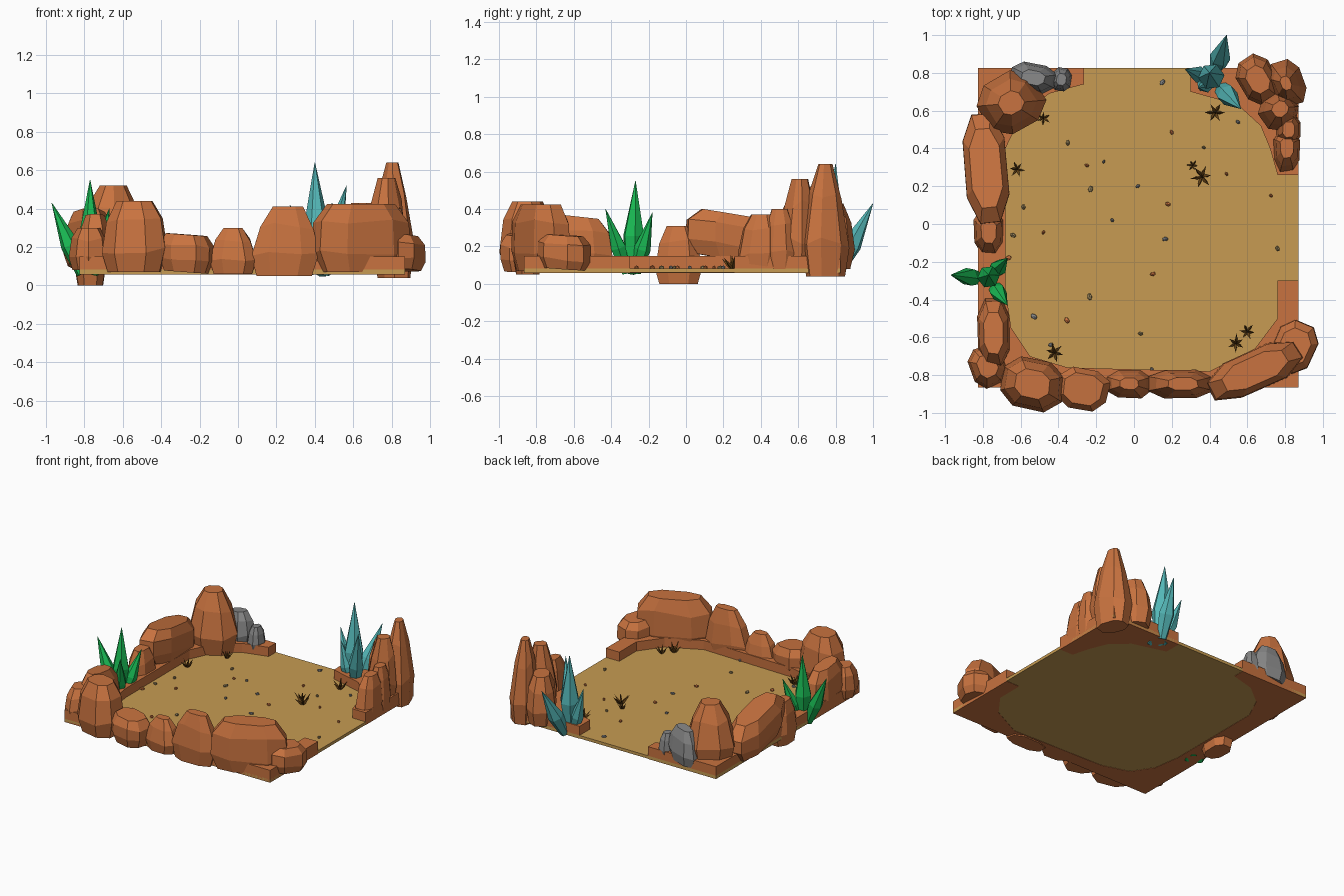
import bpy, bmesh, math, random
from mathutils import Vector, Matrix

if "Cube" in bpy.data.objects:
    bpy.data.objects.remove(bpy.data.objects["Cube"])

random.seed(4)


def material(name, r, g, b):
    m = bpy.data.materials.new(name)
    m.diffuse_color = (r, g, b, 1)
    m.use_nodes = True
    m.node_tree.nodes["Principled BSDF"].inputs["Base Color"].default_value = m.diffuse_color
    return m


ROCK = material("rust_rock", 0.58, 0.17, 0.05)
SAND = material("sand", 0.57, 0.33, 0.085)
GREEN = material("green_crystal", 0.01, 0.5, 0.09)
TEAL = material("teal_crystal", 0.09, 0.48, 0.48)
GREY = material("grey_stone", 0.24, 0.24, 0.24)
GRASS = material("dry_grass", 0.13, 0.055, 0.008)
TAN = material("tan_stone", 0.3, 0.22, 0.1)


def finish(name, bm, mat):
    bmesh.ops.recalc_face_normals(bm, faces=bm.faces)
    me = bpy.data.meshes.new(name)
    bm.to_mesh(me)
    bm.free()
    me.materials.append(mat)
    ob = bpy.data.objects.new(name, me)
    bpy.context.collection.objects.link(ob)


def slab(name, pts, z0, z1, mat):
    bm = bmesh.new()
    f = bm.faces.new([bm.verts.new((x, y, z0)) for x, y in pts])
    ext = bmesh.ops.extrude_face_region(bm, geom=[f], use_keep_orig=True)
    for v in ext["geom"]:
        if isinstance(v, bmesh.types.BMVert):
            v.co.z = z1
    finish(name, bm, mat)


def loft(bm, rings):
    """Skin closed rings of equal length and cap both ends."""
    rows = [[bm.verts.new(p) for p in r] for r in rings]
    n = len(rows[0])
    for a, b in zip(rows, rows[1:]):
        for i in range(n):
            bm.faces.new((a[i], a[(i + 1) % n], b[(i + 1) % n], b[i]))
    bm.faces.new(rows[0][::-1])
    bm.faces.new(rows[-1])


def rock(name, cx, cy, lx, ly, z0, z1, rot=0, tilt=0, top=0.5, lean=(0, 0), mat=ROCK):
    """Faceted boulder: stacked chamfered octagons, tilted along local x."""
    bm, rings = bmesh.new(), []
    turn = Matrix.Rotation(math.radians(rot), 3, 'Z')
    side = [random.uniform(0.94, 1.05) for _ in range(8)]
    for t, s in ((0, 0.82), (0.3, 1), (0.72, 0.45 + top * 0.75), (1, top)):
        ring = []
        for i in range(8):
            a = math.radians(45 * i + 22.5)
            c, d = math.cos(a), math.sin(a)
            u = math.copysign(abs(c) ** 0.8, c) * s * side[i] * 1.06
            w = math.copysign(abs(d) ** 0.8, d) * s * side[i] * 1.06
            z = z0 + (z1 - z0) * (t if t in (0, 1) else t + random.uniform(-.05, .05)) + tilt * u
            p = turn @ Vector((u * lx / 2, w * ly / 2, 0))
            ring.append((cx + p.x + lean[0] * t, cy + p.y + lean[1] * t, z))
        rings.append(ring)
    loft(bm, rings)
    finish(name, bm, mat)


def spike(bm, base, tip, r, sides=5, mid=0.4):
    """Crystal or grass blade: narrow foot, wide waist, pointed tip."""
    base, tip = Vector(base), Vector(tip)
    q = (tip - base).to_track_quat('Z', 'Y')
    ph = random.random() * 6
    rings = []
    for t, s in ((0, 0.6), (mid, 1), (1, 0.02)):
        rings.append([base.lerp(tip, t) + q @ Vector((r * s * math.cos(ph + i * math.tau / sides),
                      r * s * math.sin(ph + i * math.tau / sides), 0)) for i in range(sides)])
    loft(bm, rings)


# Sand floor and raised rock ledges
slab("sand_floor", [(-.825, -.865), (.87, -.865), (.87, .825), (-.825, .825)], .06, .082, SAND)
slab("main_ledge", [(-.265, .825), (-.825, .825), (-.825, -.865), (.87, -.865), (.87, -.3), (.76, -.3),
                    (.76, -.5), (.64, -.66), (.4, -.78), (-.35, -.76), (-.55, -.7), (-.65, -.55),
                    (-.68, -.35), (-.68, .4), (-.6, .57), (-.45, .69), (-.265, .74)], .058, .15, ROCK)
slab("corner_ledge", [(.87, .26), (.87, .825), (.3, .825), (.3, .7), (.55, .63), (.67, .52),
                      (.72, .4), (.76, .26)], .058, .15, ROCK)

# Front wall boulders
rock("front_left_boulder", -.54, -.845, .34, .27, .07, .44, -10, top=.55)
rock("front_low_boulder", -.27, -.875, .27, .22, .07, .265, -8, -.01, top=.75)
rock("front_mid_boulder", -.025, -.845, .25, .15, .06, .3, top=.4)
rock("front_tall_boulder", .24, -.845, .34, .15, .05, .41, top=.45, lean=(.02, 0))
rock("front_right_boulder", .64, -.775, .54, .21, .07, .425, 26, top=.68)
rock("right_front_boulder", .845, -.65, .28, .22, .08, .26, 65, -.01, top=.7)

# Left wall boulders
rock("left_front_corner_boulder", -.775, -.75, .18, .22, .08, .3, 20, top=.55)
rock("left_front_boulder", -.745, -.58, .36, .17, .08, .36, 90, -.02, top=.6)
rock("left_small_boulder", -.77, -.04, .25, .16, 0, .31, 90, top=.5)
rock("left_long_boulder", -.785, .3, .6, .22, .12, .365, 95, -.05, top=.72)
rock("back_left_boulder", -.65, .64, .33, .31, .08, .52, 30, top=.38)

# Grey stones
rock("grey_stone_large", -.535, .775, .25, .15, .1, .345, -10, .02, top=.5, mat=GREY)
rock("grey_stone_small", -.385, .765, .1, .12, .1, .27, -10, top=.5, mat=GREY)

# Back right pillars
rock("tall_pillar", .815, .745, .18, .24, .04, .64, 20, top=.3, lean=(-.01, 0))
rock("middle_pillar", .765, .6, .2, .19, .08, .56, 35, top=.42, lean=(.01, .01))
rock("back_pillar", .655, .765, .26, .19, .08, .43, 120, top=.55)
rock("right_low_pillar", .81, .385, .14, .22, .06, .37, 0, top=.5, lean=(0, .02))
rock("right_step_boulder", .82, .5, .13, .16, .08, .4, 0, top=.5)


# Crystal clusters
def crystals(name, base, tips, mat):
    bm = bmesh.new()
    for x, y, z, r in tips:
        foot = Vector(base) + Vector((x - base[0], y - base[1], 0)) * .2
        spike(bm, foot, (x, y, z), r, 6)
    finish(name, bm, mat)


crystals("teal_crystals", (.42, .76, .06), [(.4, .8, .64, .07), (.49, 1, .43, .055), (.565, .61, .52, .055),
                                            (.27, .82, .42, .045), (.34, .72, .38, .045)], TEAL)
crystals("green_crystals", (-.77, -.29, .06), [(-.77, -.27, .55, .06), (-.97, -.27, .43, .05),
                                               (-.67, -.43, .4, .045), (-.67, -.18, .38, .045)], GREEN)

# Dry grass tufts
bm = bmesh.new()
for x, y, r in [(-.48, .56, .04), (-.62, .29, .045), (.43, .59, .058), (.31, .31, .034), (.36, .25, .06),
                (-.42, -.68, .055), (.54, -.63, .052), (.6, -.57, .045)]:
    for k in range(7):
        a = k * math.tau / 6 + r * 90
        o = r * random.uniform(.8, 1.05) if k < 6 else 0
        spike(bm, (x, y, .075), (x + o * math.cos(a), y + o * math.sin(a), .085 + r * random.uniform(.8, 1.2)),
              r * .17, 3)
finish("grass_tufts", bm, GRASS)

# Scattered pebbles, in three colours
spots = [(.15, .75), (.2, .485), (-.35, .43), (-.16, .33), (-.25, .31), (.37, .405), (.55, .54), (.49, .265),
         (-.23, .185), (.02, .2), (.18, .105), (-.585, .09), (-.115, .02), (-.48, -.045), (-.64, -.06),
         (.165, -.08), (.1, -.265), (-.235, -.385), (-.53, -.49), (-.355, -.51), (.035, -.58), (.095, -.77),
         (.725, .15), (.76, -.13), (-.44, -.64), (-.665, -.18)]
for j, (label, mat) in enumerate((("grey", GREY), ("rust", ROCK), ("tan", TAN))):
    bm = bmesh.new()
    for x, y in spots[j::3]:
        s = random.uniform(.011, .021)
        m = (Matrix.Translation((x, y, .087)) @ Matrix.Rotation(random.random() * 6, 4, 'Z')
             @ Matrix.Diagonal((s, s * .7, .011, 1)))
        bmesh.ops.create_icosphere(bm, subdivisions=1, radius=1, matrix=m)
    finish(label + "_pebbles", bm, mat)
